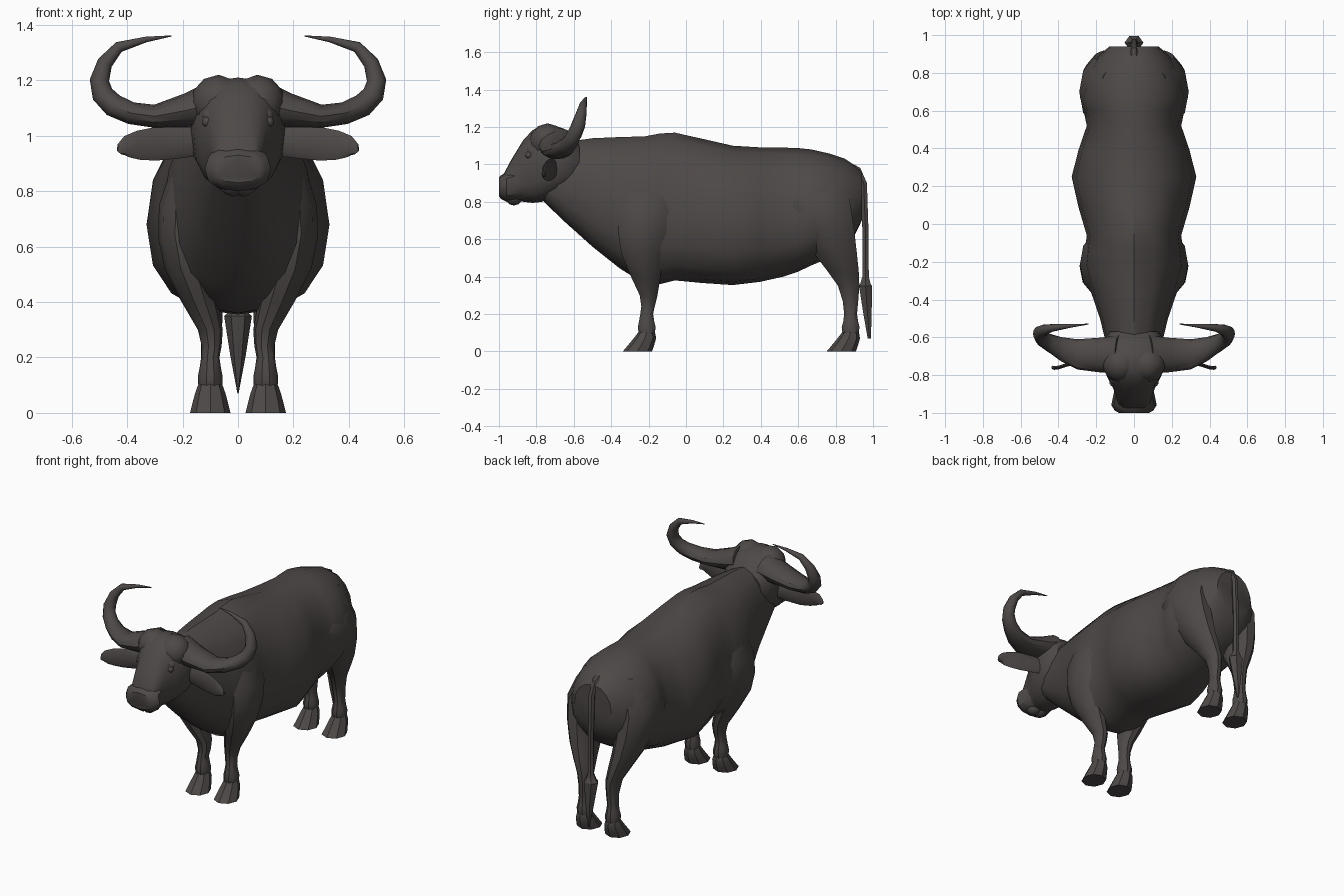
import bpy, bmesh
from math import sin, cos, tau, copysign
from mathutils import Vector

cube = bpy.data.objects.get("Cube")
if cube:
    bpy.data.objects.remove(cube)

hide = bpy.data.materials.new("dark_brown_hide")
hide.use_nodes = True
hide.diffuse_color = (.075, .066, .063, 1)
hide.node_tree.nodes["Principled BSDF"].inputs["Base Color"].default_value = hide.diffuse_color

X, Y, Z = Vector((1, 0, 0)), Vector((0, 1, 0)), Vector((0, 0, 1))
ACROSS, LEVEL = (X, Z), (X, Y)


def finish(name, bm, side):
    """Place the part on its side, close it into an object and smooth its soft edges."""
    for vert in bm.verts:
        vert.co.x *= side
    bmesh.ops.recalc_face_normals(bm, faces=bm.faces)
    mesh = bpy.data.meshes.new(name)
    bm.to_mesh(mesh)
    bm.free()
    mesh.materials.append(hide)
    obj = bpy.data.objects.new(name, mesh)
    bpy.context.collection.objects.link(obj)
    bpy.ops.object.select_all(action="DESELECT")
    obj.select_set(True)
    bpy.context.view_layer.objects.active = obj
    bpy.ops.object.shade_smooth_by_angle(angle=.6)


def with_midpoints(keys):
    """Insert one smoothly curved station between each pair of key stations."""
    result = [keys[0]]
    for i in range(1, len(keys)):
        before, start, end = keys[max(i - 2, 0)], keys[i - 1], keys[i]
        after = keys[min(i + 1, len(keys) - 1)]
        middle = [(b + c) / 2 + (b + c - a - d) / 16
                  for a, b, c, d in zip(before, start, end, after)]
        result += [middle, end]
    return result


def loft(name, keys, axes=None, sides=8, power=1, side=1, sag=0):
    """Skin rings of (x, y, z, radius, radius); without axes the rings follow the path."""
    bm = bmesh.new()
    stations = with_midpoints(keys)
    centres = [Vector(station[:3]) for station in stations]
    last = len(centres) - 1
    rings = []
    for i, (centre, station) in enumerate(zip(centres, stations)):
        along = centres[min(i + 1, last)] - centres[max(i - 1, 0)]
        first, second = axes or (along.cross(Y).normalized(), Y)
        ring = []
        for k in range(sides):
            angle = tau * k / sides
            u, v = (copysign(abs(q) ** power, q) for q in (cos(angle), sin(angle)))
            offset = first * u * station[3] + second * (v - sag * u * u) * station[4]
            ring.append(bm.verts.new(centre + offset))
        rings.append(ring)
    for lower, upper in zip(rings, rings[1:]):
        for k in range(sides):
            j = (k + 1) % sides
            bm.faces.new((lower[k], lower[j], upper[j], upper[k]))
    bm.faces.new(rings[0])
    bm.faces.new(rings[-1])
    finish(name, bm, side)


def trunk(name, rows, sides, power, sag=0):
    """Loft along y from rows of (y, half width, bottom, top)."""
    keys = [(0, y, (low + high) / 2, width, (high - low) / 2)
            for y, width, low, high in rows]
    loft(name, keys, ACROSS, sides, power, sag=sag)


def ball(name, centre, radius, side):
    bm = bmesh.new()
    bmesh.ops.create_icosphere(bm, subdivisions=2, radius=radius)
    bmesh.ops.translate(bm, verts=bm.verts, vec=centre)
    finish(name, bm, side)


def leg(name, label, side, y, upper):
    """Shaped upper leg over a shared shank, fetlock and forward-splayed hoof."""
    shank = [(.1, y, .2, .033, .036), (.1, y, .13, .045, .05), (.1, y, .08, .04, .04)]
    loft(f"{name}_leg_{label}", upper + shank, LEVEL, 10, side=side)
    hoof = [(.1, y, .11, .04, .04), (.1, y - .01, .07, .055, .06),
            (.1, y - .05, 0, .073, .078)]
    loft(f"{name}_hoof_{label}", hoof, LEVEL, side=side)


# Neck, shoulders, belly and rump
trunk("body", [
    (-.76, .12, .8, 1.1), (-.5, .18, .56, 1.14), (-.22, .27, .36, 1.15),
    (-.06, .25, .38, 1.17), (.25, .33, .355, 1.1), (.52, .25, .4, 1.09),
    (.67, .285, .46, 1.08), (.85, .22, .55, 1.03), (.94, .13, .7, .96)], 16, .92, .13)

# Skull tapering into the nose bridge, with a broad muzzle
trunk("head", [
    (-.98, .08, .84, .94), (-.87, .11, .8, 1.13), (-.77, .16, .8, 1.21),
    (-.65, .17, .85, 1.19), (-.57, .13, .9, 1.11)], 16, .8)
trunk("muzzle", [(-1, .08, .83, .93), (-.96, .12, .8, .96), (-.84, .09, .81, 1)], 12, .85)

# Tail with a pointed tuft
loft("tail", [
    (0, .88, 1, .02, .02), (0, .95, .9, .02, .02), (0, .96, .4, .02, .02),
    (0, .96, .35, .05, .04), (0, .98, .07, .002, .01)], LEVEL, sides=6)

for side, label in ((1, "left"), (-1, "right")):
    # Shoulder and thigh run down into the legs
    leg("front", label, side, -.21, [
        (.14, -.2, 1, .05, .1), (.2, -.21, .75, .085, .16),
        (.18, -.23, .52, .085, .12), (.1, -.2, .3, .045, .05)])
    leg("hind", label, side, .88, [
        (.1, .7, .98, .08, .14), (.18, .7, .78, .11, .19),
        (.15, .8, .52, .08, .12), (.1, .87, .35, .045, .06)])

    # Horn sweeping out, up and back in
    loft("horn_" + label, [
        (.08, -.69, 1.12, .08, .1), (.3, -.69, 1.07, .042, .08), (.45, -.63, 1.11, .042, .05),
        (.5, -.58, 1.2, .035, .04), (.43, -.55, 1.32, .02, .02),
        (.24, -.53, 1.36, .002, .002)], sides=12, side=side)

    # Flat drooping ear
    loft("ear_" + label, [
        (.12, -.7, .98, .05, .02), (.3, -.73, .97, .06, .01),
        (.4, -.76, .96, .04, .01), (.43, -.76, .94, .01, .01)], side=side)

    # Rounded details of the face
    ball("crown_" + label, (.07, -.74, 1.12), .1, side)
    ball("brow_" + label, (.1, -.82, 1.07), .03, side)
    ball("eye_" + label, (.11, -.84, 1.05), .02, side)
    ball("nostril_" + label, (.07, -.96, .9), .03, side)
    ball("lower_lip_" + label, (.02, -.92, .83), .05, side)
